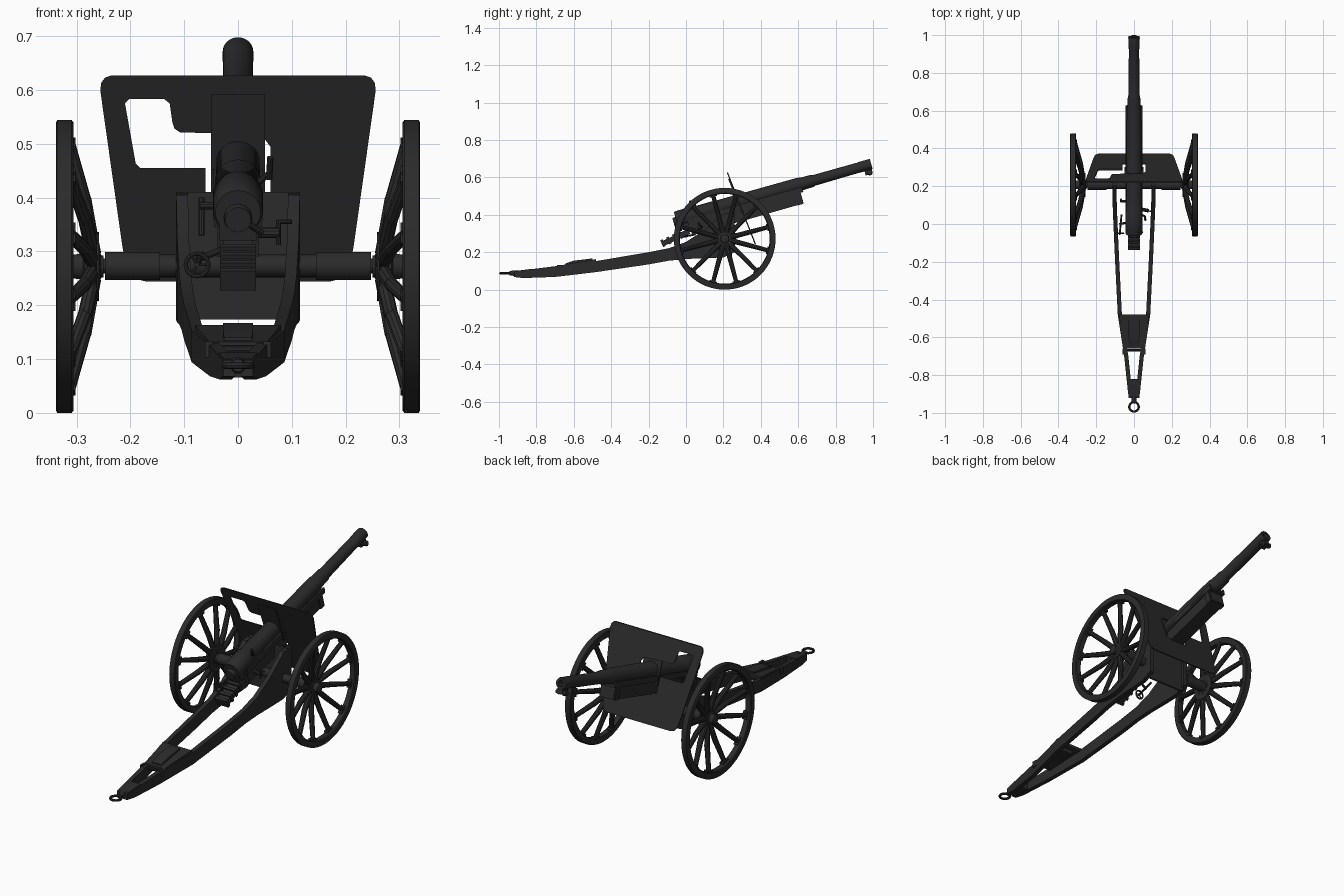
import bpy, bmesh, math
from mathutils import Matrix, Vector

if "Cube" in bpy.data.objects:
    bpy.data.objects.remove(bpy.data.objects["Cube"])

iron = bpy.data.materials.new("dark_iron")
iron.diffuse_color = (0.024, 0.024, 0.024, 1)
iron.use_nodes = True
iron.node_tree.nodes["Principled BSDF"].inputs["Base Color"].default_value = iron.diffuse_color
I = Matrix.Identity(4)
# Gun frame: local y runs along the raised bore
GUN = Matrix.Translation((0, 0, 0.388)) @ Matrix.Rotation(math.radians(16), 4, 'X')


def finish(bm, name):
    bmesh.ops.recalc_face_normals(bm, faces=bm.faces)
    me = bpy.data.meshes.new(name)
    bm.to_mesh(me)
    bm.free()
    me.materials.append(iron)
    ob = bpy.data.objects.new(name, me)
    bpy.context.collection.objects.link(ob)
    bpy.ops.object.select_all(action='DESELECT')
    ob.select_set(True)
    bpy.context.view_layer.objects.active = ob
    bpy.ops.object.shade_smooth_by_angle(angle=math.radians(35))


def box(bm, c, s, M=I):
    bmesh.ops.create_cube(bm, size=1, matrix=M @ Matrix.Translation(c) @ Matrix.Diagonal((*s, 1)))


def rod(bm, a, b, r1, r2=None, seg=10, M=I):
    a, b = M @ Vector(a), M @ Vector(b)
    d = b - a
    rot = d.to_track_quat('Z', 'Y').to_matrix().to_4x4()
    bmesh.ops.create_cone(bm, cap_ends=True, segments=seg, radius1=r1, radius2=r1 if r2 is None else r2,
                          depth=d.length, matrix=Matrix.Translation((a + b) / 2) @ rot)


def lathe(bm, prof, M=I, seg=32, closed=False):
    """Spin (y, radius) points about local y."""
    rings = []
    for y, r in prof:
        rings.append([bm.verts.new(M @ Vector((r * math.cos(k * math.tau / seg), y, r * math.sin(k * math.tau / seg))))
                      for k in range(seg)])
    pairs = list(zip(rings, rings[1:]))
    if closed:
        pairs.append((rings[-1], rings[0]))
    for p, q in pairs:
        for k in range(seg):
            n = (k + 1) % seg
            bm.faces.new((p[k], p[n], q[n], q[k]))
    if not closed:
        bm.faces.new(rings[0])
        bm.faces.new(rings[-1])


def ring(bm, R, r, M, seg=28):
    lathe(bm, [(r * math.sin(a * math.tau / 8), R + r * math.cos(a * math.tau / 8)) for a in range(8)], M, seg, True)


def plate(bm, loops, t, M):
    """Flat plate from outline loops (later loops are holes), thickness along local z."""
    edges = []
    for lp in loops:
        vs = [bm.verts.new((u, v, 0)) for u, v in lp]
        edges += [bm.edges.new((vs[i], vs[(i + 1) % len(vs)])) for i in range(len(vs))]
    bmesh.ops.triangle_fill(bm, use_beauty=True, edges=edges)
    r = bmesh.ops.extrude_face_region(bm, geom=bm.faces[:])
    bmesh.ops.translate(bm, vec=(0, 0, t), verts=[v for v in r['geom'] if isinstance(v, bmesh.types.BMVert)])
    bmesh.ops.transform(bm, matrix=M, verts=bm.verts)


def loft(bm, sections):
    rows = [[bm.verts.new(p) for p in s] for s in sections]
    for p, q in zip(rows, rows[1:]):
        for k in range(4):
            n = (k + 1) % 4
            bm.faces.new((p[k], p[n], q[n], q[k]))
    bm.faces.new(rows[0])
    bm.faces.new(rows[-1])


# Wheels: rim, dished spokes, shoes and hub
for side, s in (("right", 1), ("left", -1)):
    W = (Matrix.Translation((0, 0.207, 0.272)) @ Matrix.Diagonal((s, 1, 1, 1)) @ Matrix.Rotation(-math.pi / 2, 4, 'Z'))
    bm = bmesh.new()
    lathe(bm, [(0.308, 0.24), (0.306, 0.268), (0.309, 0.272), (0.336, 0.272), (0.338, 0.268), (0.338, 0.244),
               (0.334, 0.24)], W, 64, True)
    finish(bm, side + "_wheel_rim")
    bm = bmesh.new()
    for k in range(12):
        S = W @ Matrix.Rotation((k + 0.5) * math.tau / 12, 4, 'Y')
        rod(bm, (0, 0.268, 0.025), (0, 0.285, 0.13), 0.014, 0.013, 10, S)
        rod(bm, (0, 0.284, 0.122), (0, 0.317, 0.25), 0.013, 0.011, 10, S)
        box(bm, (0, 0.313, 0.238), (0.04, 0.022, 0.01), S)
    finish(bm, side + "_wheel_spokes")
    bm = bmesh.new()
    lathe(bm, [(0.25, 0.012), (0.25, 0.02), (0.258, 0.022), (0.258, 0.064), (0.263, 0.064), (0.266, 0.035), (0.285, 0.035),
               (0.288, 0.024), (0.308, 0.022), (0.312, 0.014)], W, 32)
    finish(bm, side + "_wheel_hub")

# Axle with thick sleeves
bm = bmesh.new()
A = Matrix.Translation((0, 0.207, 0.273)) @ Matrix.Rotation(-math.pi / 2, 4, 'Z')
half = [(0.26, 0.014), (0.247, 0.014), (0.247, 0.026), (0.145, 0.026), (0.145, 0.021)]
lathe(bm, [(-y, r) for y, r in half] + half[::-1], A, 28)
finish(bm, "axle")

# Leaning shield with sighting window and gun slot (x, z outline sheared back in y)
SH = Matrix(((1, 0, 0, 0), (0, -0.39, 1, 0.462), (0, 1, 0, 0), (0, 0, 0, 1)))
right = [(0.17, 0.244), (0.195, 0.25), (0.207, 0.27), (0.215, 0.31), (0.256, 0.60), (0.254, 0.614), (0.247, 0.623),
         (0.235, 0.627)]
hole = [(-0.21, 0.575), (-0.202, 0.583), (-0.137, 0.583), (-0.127, 0.575), (-0.122, 0.54), (-0.118, 0.528),
        (-0.107, 0.521), (-0.045, 0.52), (0.045, 0.515), (0.06, 0.495),
        (0.06, 0.38), (-0.06, 0.38), (-0.06, 0.455), (-0.182, 0.455), (-0.19, 0.463)]
bm = bmesh.new()
plate(bm, [right + [(-x, z) for x, z in right[::-1]], hole], 0.007, SH)
finish(bm, "shield")
bm = bmesh.new()
plate(bm, [[(-0.05, 0.41), (0.05, 0.41), (0.05, 0.592), (-0.05, 0.592)]], 0.006, Matrix.Translation((0, -0.006, 0)) @ SH)
finish(bm, "shield_slot_plate")

# Barrel with hollow muzzle, stepped jacket and breech
bm = bmesh.new()
lathe(bm, [(-0.055, 0.03), (-0.055, 0.042), (-0.045, 0.046), (0.06, 0.046), (0.065, 0.043), (0.15, 0.043), (0.155, 0.041),
           (0.63, 0.038), (0.645, 0.034), (0.70, 0.033), (0.71, 0.029), (0.96, 0.0275), (0.97, 0.0285), (1.025, 0.0285),
           (1.03, 0.027), (1.03, 0.015), (0.9, 0.015)], GUN, 40)
finish(bm, "barrel")
bm = bmesh.new()
lathe(bm, [(-0.072, 0.018), (-0.072, 0.024), (-0.062, 0.026), (-0.05, 0.026)], GUN @ Matrix.Translation((0, 0, -0.01)), 24)
box(bm, (0, -0.02, -0.03), (0.07, 0.07, 0.05), GUN)
rod(bm, (0.02, -0.065, -0.02), (0.045, -0.055, -0.04), 0.006, M=GUN)
finish(bm, "breech_block")
bm = bmesh.new()
box(bm, (0, 1.005, -0.036), (0.026, 0.04, 0.03), GUN)
for s in (-1, 1):
    rod(bm, (s * 0.01, 1.01, -0.045), (s * 0.027, 1.01, -0.04), 0.013, seg=14, M=GUN)
finish(bm, "muzzle_roller_lug")

# Recoil cradle: trough, guide rails, end cap
bm = bmesh.new()
box(bm, (0, 0.315, -0.072), (0.076, 0.62, 0.062), GUN)
box(bm, (0, 0.32, -0.037), (0.09, 0.64, 0.014), GUN)
box(bm, (0, 0.605, -0.07), (0.086, 0.03, 0.07), GUN)
for s in (-1, 1):
    box(bm, (s * 0.042, 0.32, -0.024), (0.008, 0.64, 0.018), GUN)
finish(bm, "recoil_cradle")
# Ribbed cradle tail sloping down to the rear
bm = bmesh.new()
T = Matrix.Translation((0, -0.128, 0.244)) @ Matrix.Rotation(math.radians(25), 4, 'X')
box(bm, (0, 0.08, 0), (0.056, 0.16, 0.028), T)
for k in range(4):
    box(bm, (0, 0.006 + 0.035 * k, 0.002), (0.066, 0.014, 0.04), T)
finish(bm, "cradle_tail")

# Split side beams of the trail, rising into cheeks: (y, outer x, top, bottom)
stations = [(-0.92, 0.028, 0.098, 0.068), (-0.87, 0.034, 0.104, 0.062), (-0.7, 0.052, 0.125, 0.068),
            (-0.48, 0.086, 0.153, 0.094), (-0.2, 0.1, 0.2, 0.135), (-0.09, 0.105, 0.222, 0.155), (0, 0.109, 0.255, 0.164),
            (0.1, 0.113, 0.32, 0.168), (0.2, 0.115, 0.405, 0.172), (0.26, 0.115, 0.41, 0.2)]
for side, s in (("right", 1), ("left", -1)):
    bm = bmesh.new()
    loft(bm, [[(s * x, y, b), (s * x, y, t), (s * (x - 0.022), y, t), (s * (x - 0.022), y, b)] for y, x, t, b in stations])
    finish(bm, side + "_trail_beam")

# Cross plates between beams
bm = bmesh.new()
plate(bm, [[(-0.1, 0.174), (0.1, 0.174), (0.11, 0.25), (0.11, 0.41), (-0.11, 0.41), (-0.11, 0.25)]], 0.01,
      Matrix(((1, 0, 0, 0), (0, 0, 1, 0.235), (0, 1, 0, 0), (0, 0, 0, 1))))
finish(bm, "cheek_cross_plate")
for name, cuts in (("trail_floor", ((-0.66, 0.054, 0.132, 0.115), (-0.48, 0.08, 0.163, 0.148))),
                   ("trail_end_block", ((-0.91, 0.026, 0.1, 0.066), (-0.82, 0.036, 0.112, 0.066)))):
    bm = bmesh.new()
    loft(bm, [[(-x, y, b), (-x, y, t), (x, y, t), (x, y, b)] for y, x, t, b in cuts])
    finish(bm, name)
# Raised tool box and brackets
bm = bmesh.new()
loft(bm, [[(-x, y, 0.125), (-x, y, t), (x, y, t), (x, y, 0.125)]
          for y, x, t in ((-0.645, 0.026, 0.14), (-0.6, 0.028, 0.155), (-0.5, 0.028, 0.167))])
for s in (-1, 1):
    box(bm, (s * 0.054, -0.675, 0.118), (0.014, 0.03, 0.03))
rod(bm, (-0.052, -0.668, 0.118), (0.052, -0.668, 0.118), 0.007)
finish(bm, "trail_tool_box")
# Towing eye
bm = bmesh.new()
ring(bm, 0.025, 0.006, Matrix.Translation((0, -0.968, 0.088)) @ Matrix.Rotation(math.pi / 2, 4, 'X'))
rod(bm, (0, -0.943, 0.088), (0, -0.9, 0.088), 0.012, 0.016, 14)
finish(bm, "towing_eye")

# Left handwheel on its shaft
bm = bmesh.new()
H = Matrix.Translation((-0.076, -0.05, 0.275))
ring(bm, 0.021, 0.004, H, 24)
for k in range(3):
    a = k * math.tau / 3
    rod(bm, (0, 0, 0), (0.021 * math.cos(a), 0, 0.021 * math.sin(a)), 0.0025, seg=6, M=H)
rod(bm, (0, -0.008, 0), (0.01, 0.1, 0.02), 0.005, M=H)
rod(bm, (0, 0.05, 0.01), (0.05, 0.06, 0.03), 0.006, M=H)
finish(bm, "traverse_handwheel")
# Right crank and firing lever
bm = bmesh.new()
rod(bm, (0.03, 0.08, 0.335), (0.078, 0.07, 0.335), 0.01)
rod(bm, (0.075, 0.07, 0.312), (0.075, 0.07, 0.358), 0.005)
rod(bm, (0.075, 0.07, 0.355), (0.1, 0.065, 0.355), 0.004)
rod(bm, (0.04, 0.05, 0.43), (0.058, 0.04, 0.445), 0.006)
rod(bm, (0.058, 0.04, 0.435), (0.06, 0.02, 0.475), 0.006)
finish(bm, "elevation_crank")
# Sight bracket on the left
bm = bmesh.new()
rod(bm, (-0.03, 0.12, 0.385), (-0.07, 0.12, 0.385), 0.007)
rod(bm, (-0.068, 0.12, 0.33), (-0.068, 0.13, 0.40), 0.006)
finish(bm, "sight_bracket")
